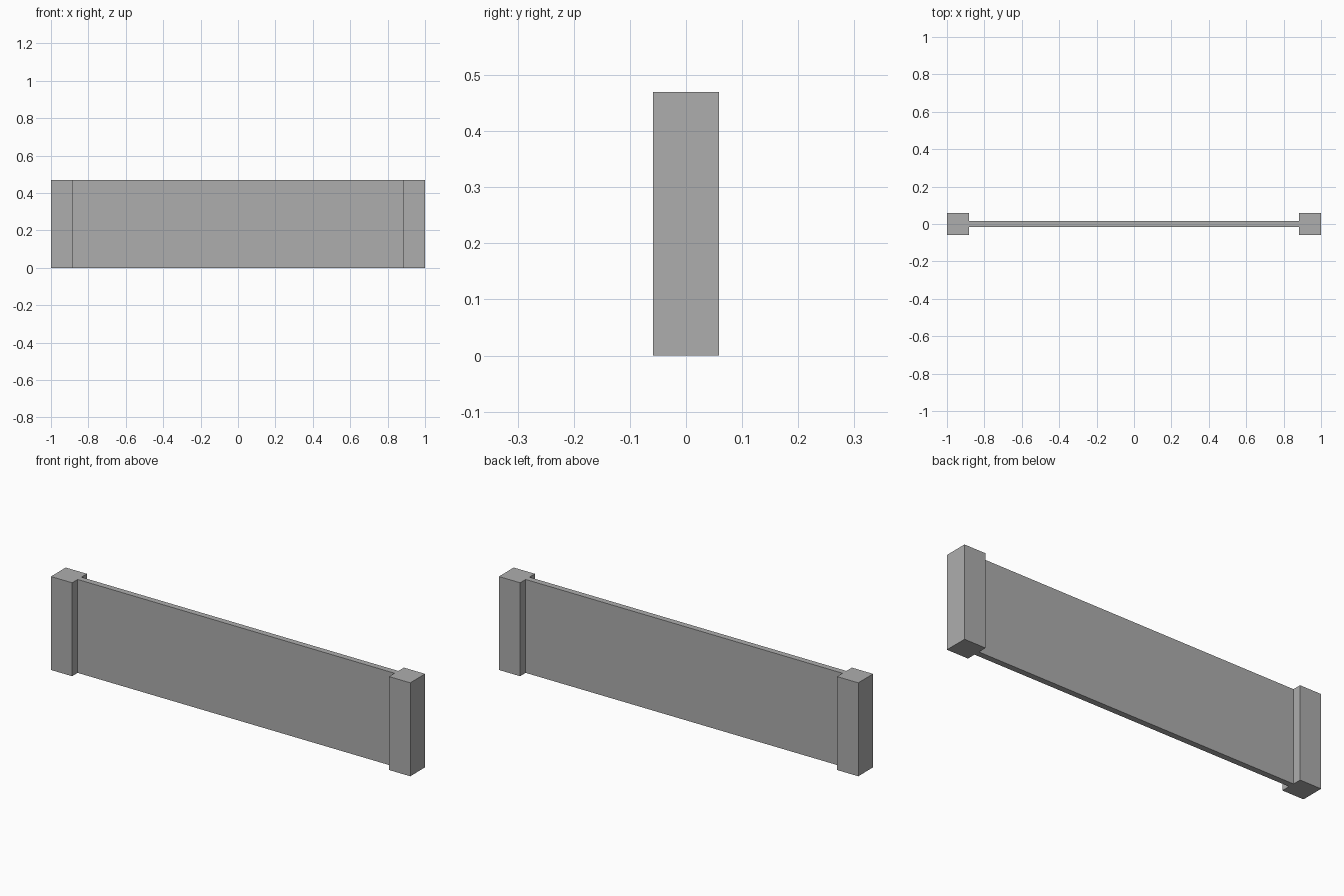
import bpy

if "Cube" in bpy.data.objects:
    bpy.data.objects.remove(bpy.data.objects["Cube"], do_unlink=True)

HEIGHT = 0.47
POST = 0.118
PANEL_THICKNESS = 0.03

# Plain grey finish for the whole wall
grey = bpy.data.materials.new("plain grey")
grey.use_nodes = True
colour = (0.42, 0.42, 0.42, 1)
grey.diffuse_color = colour
grey.node_tree.nodes["Principled BSDF"].inputs["Base Color"].default_value = colour


def box(name, x, width, depth):
    """Upright box standing on the ground."""
    bpy.ops.mesh.primitive_cube_add(size=1, location=(x, 0, HEIGHT / 2))
    obj = bpy.context.object
    obj.name = name
    obj.scale = (width, depth, HEIGHT)
    bpy.ops.object.transform_apply(location=False, rotation=False, scale=True)
    obj.data.materials.append(grey)
    return obj


# Square end posts
for side, sign in (("left", 1), ("right", -1)):
    box(side + "_post", sign * (1 - POST / 2), POST, POST)

# Thin panel between the posts
box("wall_panel", 0, 2 - 2 * POST, PANEL_THICKNESS)
